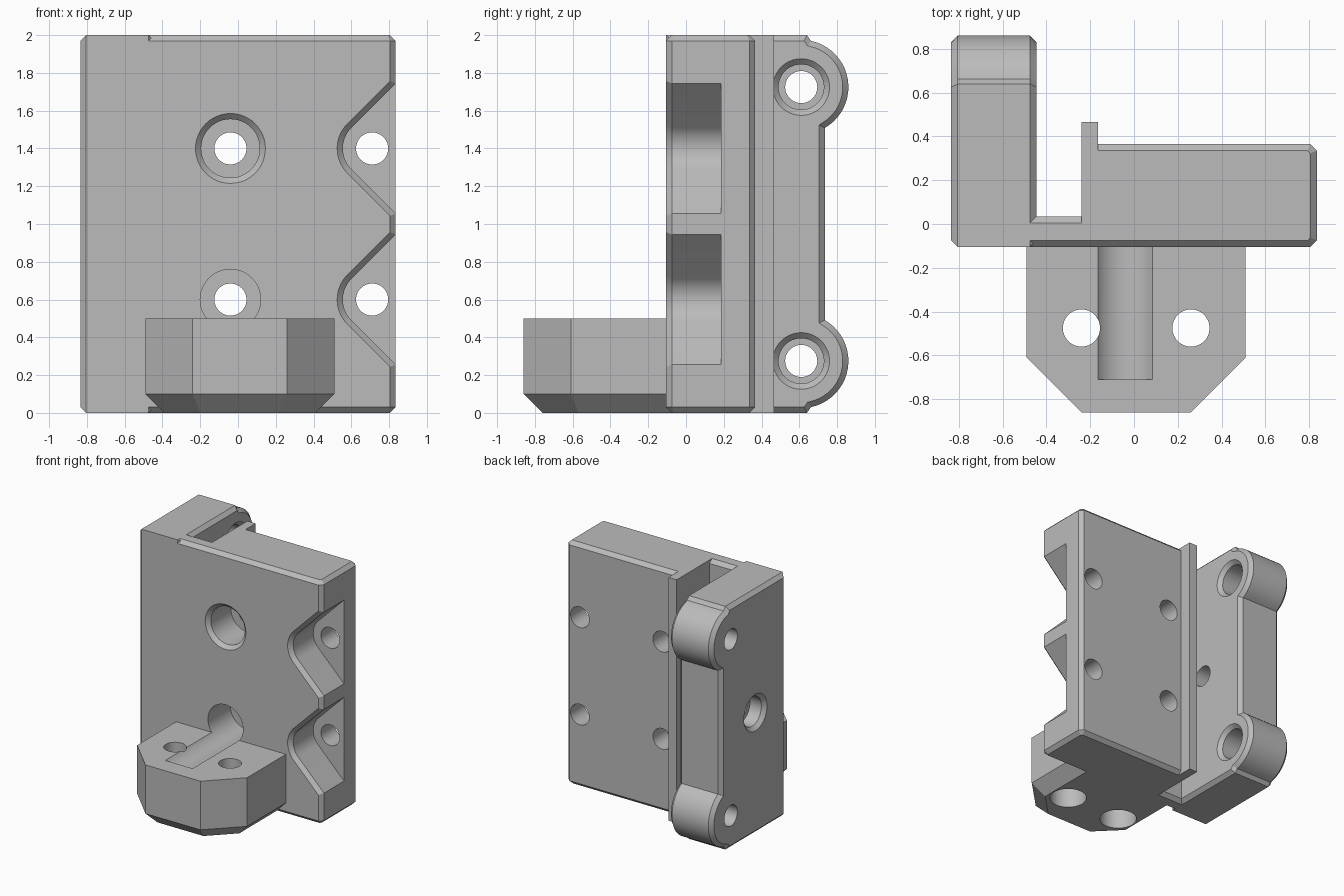
import bpy, bmesh
from math import sin, cos, radians

cube = bpy.data.objects.get("Cube")
if cube:
    bpy.data.objects.remove(cube, do_unlink=True)

grey = bpy.data.materials.new("plain grey")
grey.use_nodes = True
colour = (0.5, 0.5, 0.5, 1)
grey.diffuse_color = colour
grey.node_tree.nodes["Principled BSDF"].inputs["Base Color"].default_value = colour

PLACE = {"X": lambda u, v, t: (t, u, v),
         "Y": lambda u, v, t: (u, t, v),
         "Z": lambda u, v, t: (u, v, t)}
CH = 0.03                      # common edge chamfer
FRONT, FLOOR = -0.105, 0.185   # front face and counterbore floor
HOLE, BORE = 0.085, 0.155


def arc(cu, cv, r, a0, a1, n):
    return [(cu + r * cos(radians(a0 + (a1 - a0) * i / n)),
             cv + r * sin(radians(a0 + (a1 - a0) * i / n))) for i in range(n + 1)]


def loft(name, axis, layers, low=0, high=0):
    """Solid through (outline, position) layers, with optional cap chamfers."""
    bm = bmesh.new()
    rings = [[bm.verts.new(PLACE[axis](u, v, t)) for u, v in ring] for ring, t in layers]
    n = len(rings[0])
    for a, b in zip(rings, rings[1:]):
        for i in range(n):
            j = (i + 1) % n
            bm.faces.new((a[i], a[j], b[j], b[i]))
    caps = [bm.faces.new(rings[0]), bm.faces.new(rings[-1])]
    bmesh.ops.recalc_face_normals(bm, faces=bm.faces)
    for cap, size in zip(caps, (low, high)):
        if size:
            bmesh.ops.bevel(bm, geom=list(cap.edges), offset=size, segments=1,
                            profile=0.5, affect='EDGES')
    mesh = bpy.data.meshes.new(name)
    bm.to_mesh(mesh)
    bm.free()
    mesh.materials.append(grey)
    obj = bpy.data.objects.new(name, mesh)
    bpy.context.collection.objects.link(obj)
    return obj


def bore(axis, u, v, steps):
    """Stepped round cutter from (radius, position) steps."""
    return loft("bore_cutter", axis, [(arc(u, v, r, 0, 352.5, 47), t) for r, t in steps])


def combine(target, other, operation):
    mod = target.modifiers.new("combine", 'BOOLEAN')
    mod.operation, mod.object, mod.solver = operation, other, 'EXACT'
    bpy.context.view_layer.objects.active = target
    bpy.ops.object.modifier_apply(modifier=mod.name)
    bpy.data.objects.remove(other, do_unlink=True)


# Plate with the thick right-hand body
plate = [(-0.835, FRONT + CH), (-0.805, FRONT), (0.805, FRONT), (0.835, FRONT + CH),
         (0.835, 0.335), (0.805, 0.365), (-0.2, 0.365), (-0.2, 0.035), (-0.835, 0.035)]
bracket = loft("mounting_bracket", "Z", [(plate, 0), (plate, 2)], CH, CH)

# Side arm with two rounded ears
side = ([(FRONT, 0), (0.64, 0)] + arc(0.61, 0.275, 0.25, -78, 60, 20)
        + arc(0.61, 1.725, 0.25, -60, 78, 20) + [(0.64, 2), (FRONT, 2)])
combine(bracket, loft("arm", "X", [(side, -0.835), (side, -0.445)], CH, CH), 'UNION')

# Thin rib beside the slot
rib = [(-0.24, -0.05), (-0.165, -0.05), (-0.165, 0.465), (-0.24, 0.465)]
combine(bracket, loft("rib", "Z", [(rib, 0), (rib, 2)]), 'UNION')

# Front foot block
foot = [(-0.49, 0.034), (-0.49, -0.61), (-0.24, -0.86), (0.26, -0.86),
        (0.51, -0.61), (0.51, 0.034)]
combine(bracket, loft("foot", "Z", [(foot, 0), (foot, 0.5)], 0.1), 'UNION')

cutters = []
# Front counterbores: the upper is chamfered, the lower runs into the foot
cutters.append(bore("Y", -0.04, 1.4, [(HOLE, 0.6), (HOLE, FLOOR), (BORE, FLOOR),
                                      (BORE, FRONT + CH), (0.215, FRONT - CH)]))
cutters.append(bore("Y", -0.04, 0.6, [(HOLE, 0.6), (HOLE, FLOOR), (0.16, FLOOR), (0.16, -0.71)]))


# V-shaped side pockets, each with a through hole
def pocket(z, r):
    ring = arc(0.71, z, r, 135, 225, 16)
    run = 0.95 - ring[0][0]
    return [(0.95, ring[0][1] + run)] + ring + [(0.95, ring[-1][1] - run)]


for z in (0.6, 1.4):
    cutters.append(loft("pocket_cutter", "Y", [(pocket(z, BORE), FLOOR),
                                               (pocket(z, BORE), FRONT + CH),
                                               (pocket(z, 0.215), FRONT - CH)]))
    cutters.append(bore("Y", 0.71, z, [(HOLE, 0.6), (HOLE, 0)]))

# Ear holes, counterbored from the slot side
for z in (0.275, 1.725):
    cutters.append(bore("X", 0.61, z, [(HOLE, -1), (HOLE, -0.65), (0.12, -0.65),
                                       (0.12, -0.475), (0.185, -0.41)]))

# Middle arm hole, counterbored from the outside
cutters.append(bore("X", 0.29, 1, [(HOLE, -0.35), (HOLE, -0.7), (0.12, -0.7),
                                   (0.12, -0.805), (0.18, -0.865)]))

# Foot holes, counterbored from below
for x in (-0.24, 0.26):
    cutters.append(bore("Z", x, -0.475, [(HOLE, 0.7), (HOLE, 0.25), (0.14, 0.25), (0.14, -0.1)]))

for cutter in cutters:
    combine(bracket, cutter, 'DIFFERENCE')

bpy.ops.object.select_all(action='DESELECT')
bracket.select_set(True)
bpy.context.view_layer.objects.active = bracket
bpy.ops.object.shade_smooth_by_angle(angle=radians(25))
